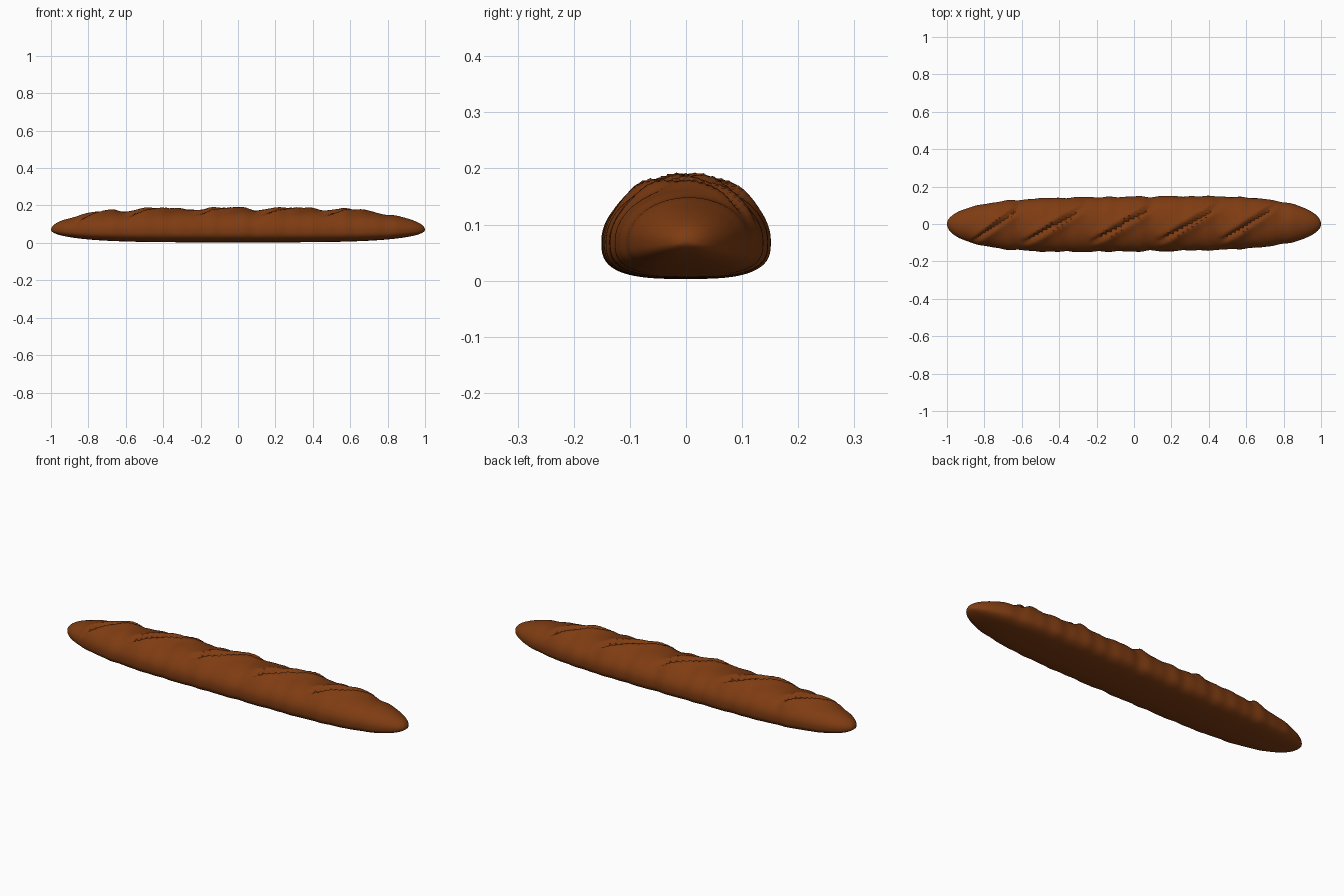
import bpy, bmesh, math, random

if "Cube" in bpy.data.objects:
    bpy.data.objects.remove(bpy.data.objects["Cube"])

random.seed(4)
RINGS, SEGS = 220, 64
MID = 0.07                                    # height of the widest line
SLASHES = [(-0.74, 0.13), (-0.425, 0.16), (-0.06, 0.16), (0.295, 0.16), (0.615, 0.145)]
WAVES = [(random.uniform(25, 75), random.uniform(0, 6.28)) for _ in range(4)]

crust = bpy.data.materials.new("brown crust")
crust.diffuse_color = (0.21, 0.045, 0.006, 1)
crust.use_nodes = True
crust.node_tree.nodes["Principled BSDF"].inputs["Base Color"].default_value = crust.diffuse_color


def slash_height(x, y):
    """Raised lips with a narrow cut along each diagonal slash."""
    h = 0.0
    for cx, half in SLASHES:
        slope = 0.092 / half
        n = math.hypot(1, slope)
        off = (y - slope * (x - cx)) / n      # distance across the slash
        along = ((x - cx) + slope * y) / n    # distance along it
        fade = max(0.0, 1 - (along / (half * 1.25)) ** 4)
        lip = 0.021 * math.exp(-(off / 0.042) ** 2)
        cut = 0.034 * math.exp(-(off / 0.011) ** 2)
        h += fade * (lip - cut)
    return h


def loaf_point(x, a):
    """Domed top, flattened base, tapering to rounded tips."""
    f = math.sqrt(max(0.0, 1 - x ** 4))
    c, s = math.cos(a), math.sin(a)
    wave = 0.0014 * sum(math.sin(k * x + p) for k, p in WAVES) * f
    if s >= 0:
        y, z = 0.146 * c, 0.106 * s
        d = slash_height(x, y * f) * min(1, s * 1.6) + wave
        y, z = y + c * d, z + s * d
    else:
        e = 2 / 3
        y = (0.146 + wave) * math.copysign(abs(c) ** e, c)
        z = -0.067 * abs(s) ** e
    return x, y * f + 0.007 * math.sin(1.6 * x) * f, MID + z * f


bm = bmesh.new()
rings = []
for i in range(1, RINGS):
    t = 2 * i / RINGS - 1
    x = 0.5 * t + 0.5 * math.sin(math.pi / 2 * t)
    x = math.copysign(1 - (1 - abs(x)) ** 1.15, x)
    rings.append([bm.verts.new(loaf_point(x, 2 * math.pi * j / SEGS)) for j in range(SEGS)])
for r0, r1 in zip(rings, rings[1:]):
    for j in range(SEGS):
        k = (j + 1) % SEGS
        bm.faces.new((r0[j], r0[k], r1[k], r1[j]))
# pointed tips
for ring, x in ((rings[0], -1), (rings[-1], 1)):
    tip = bm.verts.new((x, 0, MID))
    for j in range(SEGS):
        bm.faces.new((ring[j], ring[(j + 1) % SEGS], tip))
bmesh.ops.recalc_face_normals(bm, faces=bm.faces)
mesh = bpy.data.meshes.new("bread_loaf")
bm.to_mesh(mesh)
bm.free()
mesh.materials.append(crust)
loaf = bpy.data.objects.new("bread_loaf", mesh)
bpy.context.collection.objects.link(loaf)
bpy.context.view_layer.objects.active = loaf
loaf.select_set(True)
bpy.ops.object.shade_smooth_by_angle(angle=math.radians(50))
